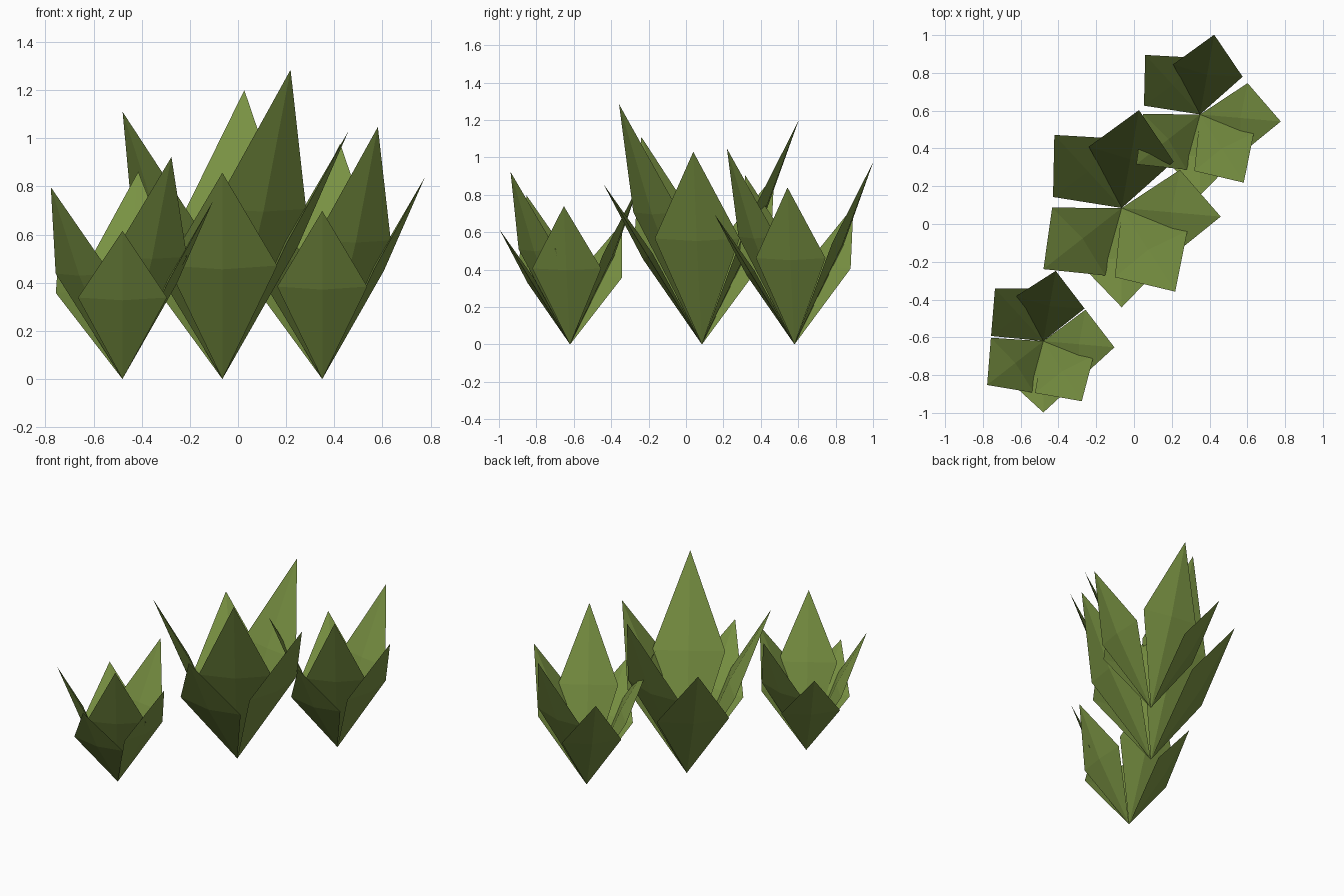
import bpy, bmesh, math
from mathutils import Vector

if "Cube" in bpy.data.objects:
    bpy.data.objects.remove(bpy.data.objects["Cube"])

green = bpy.data.materials.new("leaf green")
green.diffuse_color = (0.19, 0.285, 0.055, 1)
green.use_nodes = True
green.node_tree.nodes["Principled BSDF"].inputs["Base Color"].default_value = green.diffuse_color

REACH = 0.526    # horizontal reach of every leaf at scale 1
WIDEST = 0.55    # where along the leaf it is widest
# leaf heading in degrees and tip height at scale 1
LEAVES = [(-90, 0.857), (-57.4, 1.285), (-5, 1.03), (80, 1.2), (132.7, 0.905), (218, 1.11)]


def add_leaf(bm, heading, height, scale, half_width, half_thick):
    """Thin eight-sided kite running from the plant base to its tip."""
    a = math.radians(heading)
    tip = Vector((REACH * math.cos(a), REACH * math.sin(a), height)) * scale
    side = Vector((-math.sin(a), math.cos(a), 0))
    normal = side.cross(tip).normalized()
    mid = tip * WIDEST
    base, top = bm.verts.new((0, 0, 0)), bm.verts.new(tip)
    ring = [bm.verts.new(mid + d) for d in (side * half_width, normal * half_thick,
                                            -side * half_width, -normal * half_thick)]
    for i in range(4):
        p, q = ring[i], ring[(i + 1) % 4]
        bm.faces.new((p, q, top))
        bm.faces.new((q, p, base))


def add_plant(name, x, y, scale, half_width):
    bm = bmesh.new()
    for heading, height in LEAVES:
        add_leaf(bm, heading, height, scale, half_width, 0.03 * scale)
    bmesh.ops.recalc_face_normals(bm, faces=bm.faces)
    mesh = bpy.data.meshes.new(name)
    bm.to_mesh(mesh)
    bm.free()
    mesh.materials.append(green)
    obj = bpy.data.objects.new(name, mesh)
    obj.location = (x, y, 0)
    bpy.context.collection.objects.link(obj)


# three leafy tufts in a diagonal row
add_plant("small_plant", -0.48, -0.62, 0.718, 0.185)
add_plant("large_plant", -0.065, 0.085, 1.0, 0.228)
add_plant("medium_plant", 0.35, 0.58, 0.815, 0.187)
